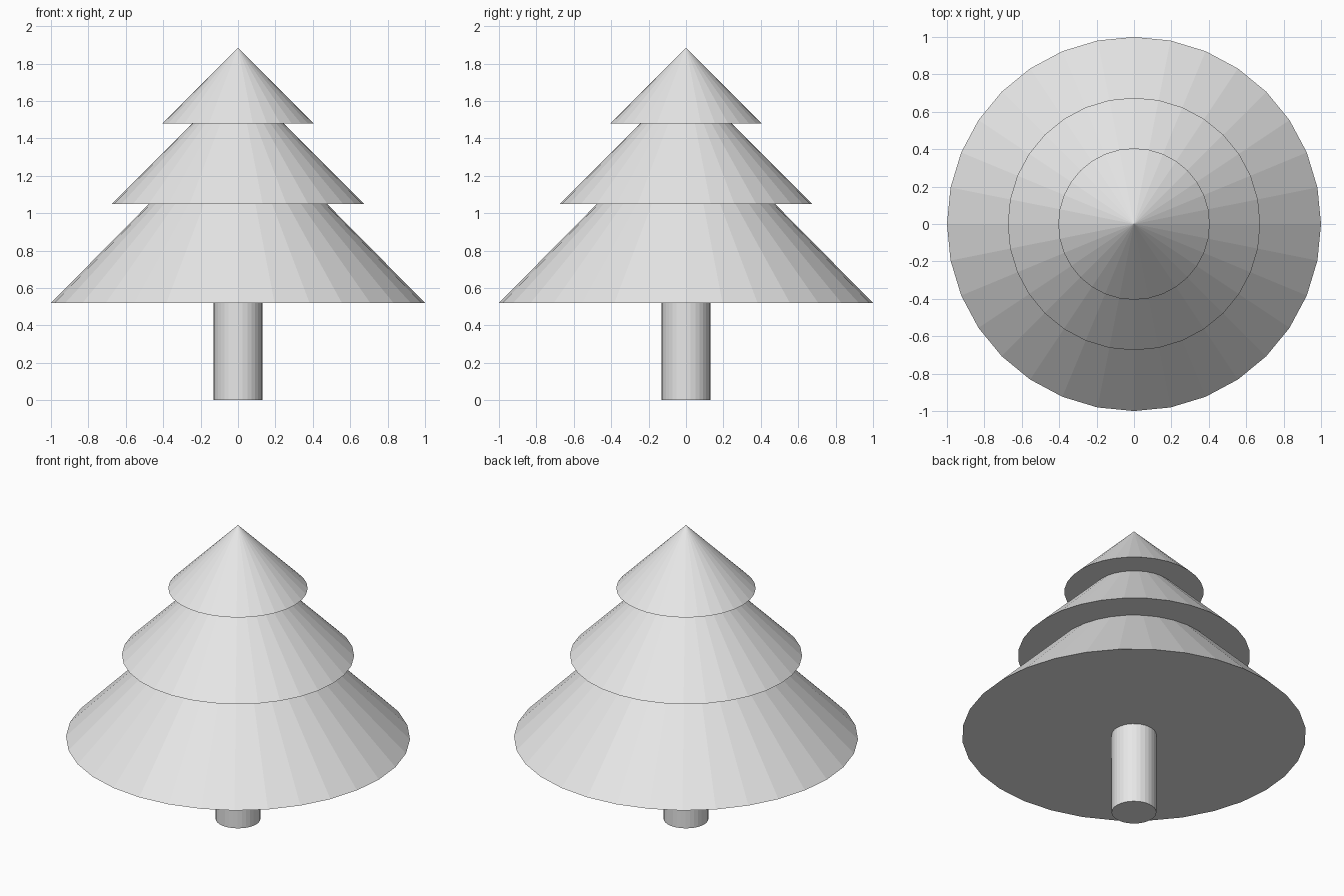
import bpy

cube = bpy.data.objects.get("Cube")
if cube:
    bpy.data.objects.remove(cube, do_unlink=True)

SIDES = 32

# One plain grey for the whole tree
grey = bpy.data.materials.new("light_grey")
grey.use_nodes = True
colour = (0.8, 0.8, 0.8, 1.0)
grey.diffuse_color = colour
grey.node_tree.nodes["Principled BSDF"].inputs["Base Color"].default_value = colour


def add_part(name, bottom_radius, top_radius, z_low, z_high):
    """Closed, flat-shaded cone or cylinder standing between two heights."""
    bpy.ops.mesh.primitive_cone_add(
        vertices=SIDES, radius1=bottom_radius, radius2=top_radius,
        depth=z_high - z_low, location=(0, 0, (z_low + z_high) / 2))
    part = bpy.context.object
    part.name = name
    part.data.materials.append(grey)
    return part


# Trunk
add_part("trunk", 0.13, 0.13, 0.0, 0.52)

# Three overlapping tiers of foliage
tiers = [
    ("lower_foliage", 1.0, 0.52, 1.53),
    ("middle_foliage", 0.675, 1.05, 1.725),
    ("top_foliage", 0.405, 1.48, 1.885),
]
for name, radius, z_low, z_high in tiers:
    add_part(name, radius, 0.0, z_low, z_high)
